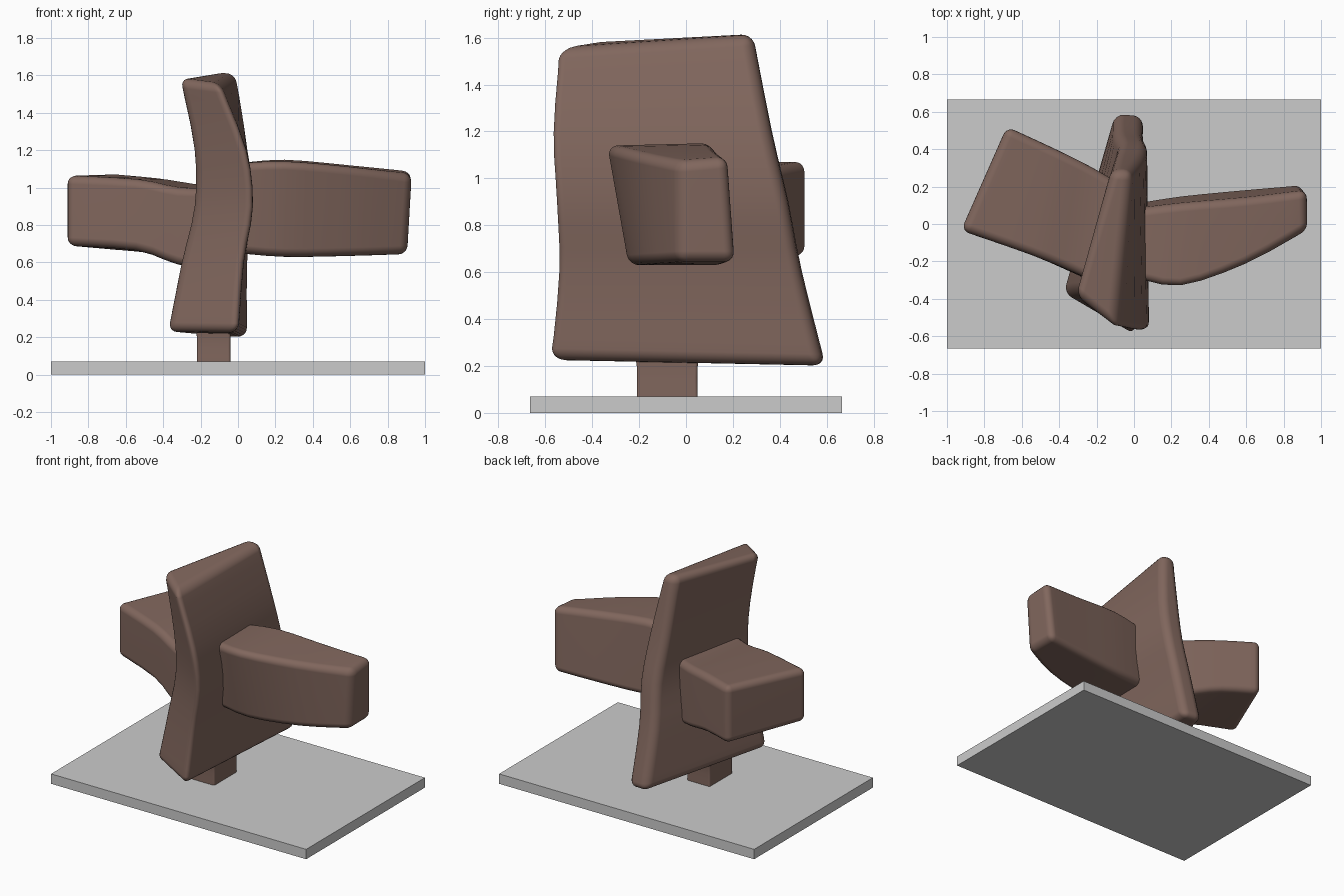
import bpy, bmesh
from mathutils import Vector

if "Cube" in bpy.data.objects:
    bpy.data.objects.remove(bpy.data.objects["Cube"])

clay = bpy.data.materials.new("brown_clay")
clay.diffuse_color = (0.22, 0.135, 0.11, 1)
clay.use_nodes = True
clay.node_tree.nodes["Principled BSDF"].inputs["Base Color"].default_value = clay.diffuse_color


def curve_point(a, b, c, d, t):
    # Catmull-Rom interpolation between b and c
    return 0.5 * (2 * b + (c - a) * t + (2 * a - 5 * b + 4 * c - d) * t * t
                  + (3 * b - a - 3 * c + d) * t ** 3)


def slab(name, sections, round_width, steps=3):
    """Soft-edged block lofted through four-cornered sections."""
    secs = [[Vector(p) for p in s] for s in sections]
    n = len(secs)
    rows = []
    for i in range(n - 1):
        for k in range(steps):
            rows.append([curve_point(secs[max(i - 1, 0)][j], secs[i][j], secs[i + 1][j],
                                     secs[min(i + 2, n - 1)][j], k / steps) for j in range(4)])
    rows.append(secs[-1])
    bm = bmesh.new()
    rings = [[bm.verts.new(p) for p in r] for r in rows]
    for a, b in zip(rings, rings[1:]):
        for j in range(4):
            bm.faces.new((a[j], a[(j + 1) % 4], b[(j + 1) % 4], b[j]))
    bm.faces.new(rings[0])
    bm.faces.new(rings[-1])
    bmesh.ops.recalc_face_normals(bm, faces=bm.faces)
    # round the long corners and the end rims
    rim = [e for e in bm.edges if e.calc_face_angle(0) > 0.6]
    bmesh.ops.bevel(bm, geom=rim, offset=round_width, segments=5, profile=0.5,
                    affect='EDGES', clamp_overlap=True)
    for f in bm.faces:
        f.smooth = True
    me = bpy.data.meshes.new(name)
    bm.to_mesh(me)
    bm.free()
    ob = bpy.data.objects.new(name, me)
    bpy.context.collection.objects.link(ob)
    me.materials.append(clay)
    mod = ob.modifiers.new("normals", 'WEIGHTED_NORMAL')
    mod.keep_sharp = True
    return ob


# Plinth
bpy.ops.mesh.primitive_cube_add(size=1, location=(0, 0, 0.035))
plinth = bpy.context.object
plinth.name = "plinth"
plinth.scale = (2, 1.33, 0.07)

# Short post, flaring slightly into the slab
slab("post", [
    [(x0, y0, z), (x1, y0, z), (x1, y1, z), (x0, y1, z)]
    for x0, x1, y0, y1, z in [(-.22, -.04, -.21, .05, .06), (-.22, -.04, -.21, .05, .2),
                              (-.23, -.03, -.23, .07, .3)]], 0.012)

# Upright slab: front-left, front-right, back-right, back-left at each height
slab("upright_slab", [
    [(-.385, -.37, .23), (.0, -.595, .225), (.05, .585, .2), (-.1, .60, .205)],
    [(-.31, -.36, .6), (.03, -.56, .6), (.05, .485, .6), (-.1, .5, .6)],
    [(-.24, -.38, .9), (.08, -.57, .9), (.07, .43, .9), (-.08, .44, .9)],
    [(-.24, -.40, 1.2), (.045, -.585, 1.2), (.05, .36, 1.2), (-.1, .37, 1.2)],
    [(-.32, -.38, 1.585), (-.10, -.56, 1.555), (-.01, .28, 1.615), (-.12, .29, 1.615)],
], 0.05)

# Right arm: front-bottom, back-bottom, back-top, front-top at each section
slab("right_arm", [
    [(0, -.23, .65), (0, .11, .65), (0, .08, 1.13), (0, -.29, 1.13)],
    [(.25, -.245, .63), (.25, .15, .63), (.25, .11, 1.15), (.25, -.335, 1.14)],
    [(.6, -.17, .635), (.6, .185, .635), (.6, .14, 1.12), (.6, -.215, 1.11)],
    [(.905, -.03, .645), (.90, .21, .645), (.925, .18, 1.09), (.93, -.03, 1.07)],
], 0.045)

# Left arm: wider block, splayed backwards
slab("left_arm", [
    [(-.1, -.36, .55), (-.05, .2, .55), (-.05, .2, 1.0), (-.1, -.36, 1.0)],
    [(-.33, -.26, .59), (-.24, .31, .59), (-.22, .30, 1.02), (-.32, -.26, 1.0)],
    [(-.55, -.165, .665), (-.44, .41, .645), (-.42, .40, 1.05), (-.55, -.165, 1.045)],
    [(-.925, -.035, .69), (-.68, .52, .67), (-.68, .52, 1.075), (-.925, -.035, 1.065)],
], 0.045)
